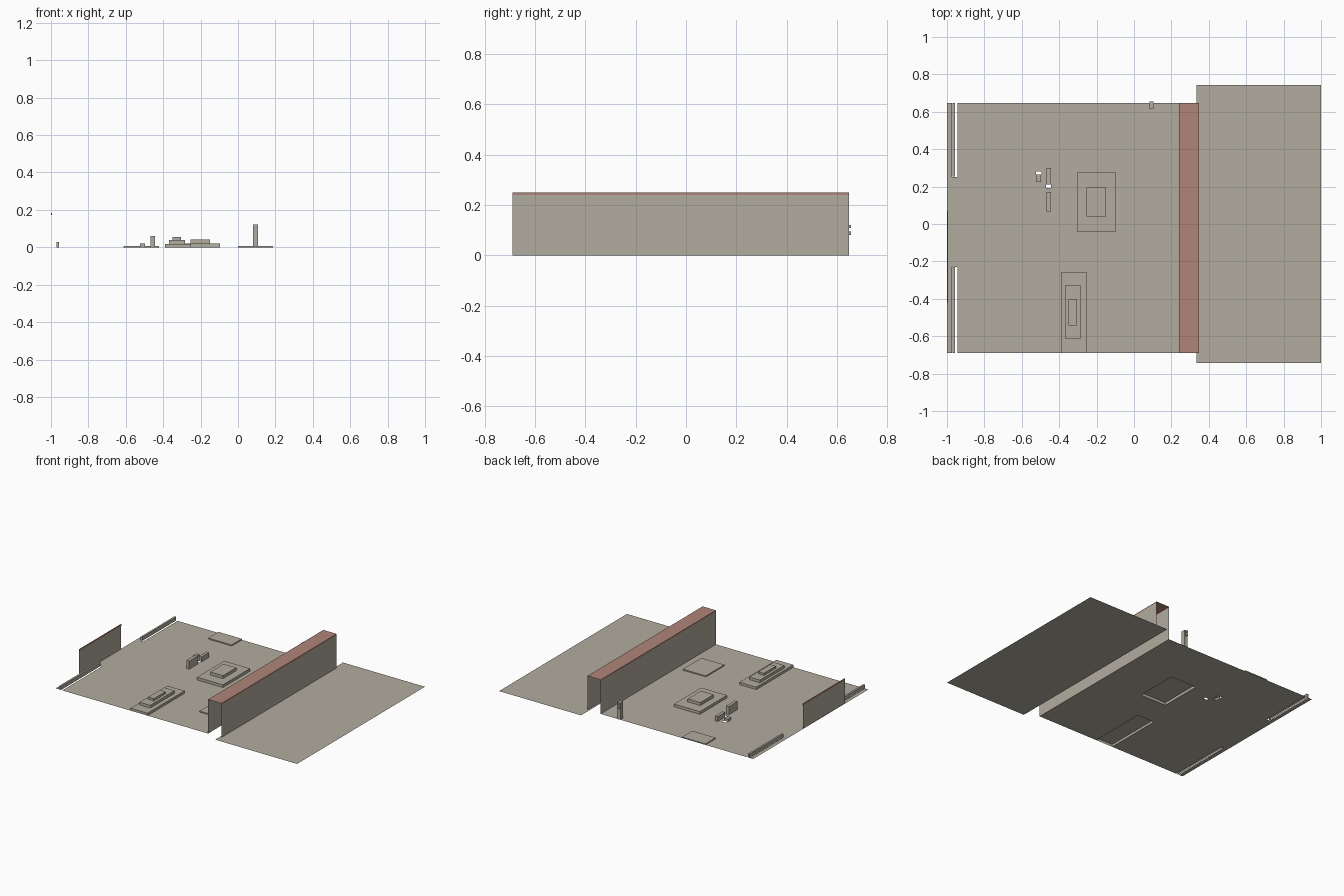
import bpy

cube = bpy.data.objects.get("Cube")
if cube:
    bpy.data.objects.remove(cube, do_unlink=True)


def material(name, rgb):
    mat = bpy.data.materials.new(name)
    mat.use_nodes = True
    color = (*rgb, 1)
    mat.diffuse_color = color
    mat.node_tree.nodes["Principled BSDF"].inputs["Base Color"].default_value = color
    return mat


STONE = material("warm_stone", (0.45, 0.415, 0.345))
CLAY = material("clay_red", (0.43, 0.235, 0.19))


def make(name, quads, mat):
    """Object from a list of four-cornered faces."""
    verts = [p for q in quads for p in q]
    faces = [tuple(range(4 * i, 4 * i + 4)) for i in range(len(quads))]
    mesh = bpy.data.meshes.new(name)
    mesh.from_pydata(verts, [], faces)
    mesh.materials.append(mat)
    obj = bpy.data.objects.new(name, mesh)
    bpy.context.collection.objects.link(obj)
    return obj


def flat(x0, x1, y0, y1, z):
    return [(x0, y0, z), (x1, y0, z), (x1, y1, z), (x0, y1, z)]


def upright_x(x, y0, y1, z0, z1, side):
    """Vertical face at x, looking towards side (+1 or -1)."""
    q = [(x, y0, z0), (x, y1, z0), (x, y1, z1), (x, y0, z1)]
    return q if side > 0 else q[::-1]


def upright_y(y, x0, x1, z0, z1, side):
    q = [(x0, y, z0), (x0, y, z1), (x1, y, z1), (x1, y, z0)]
    return q if side > 0 else q[::-1]


def block(name, x0, x1, y0, y1, z0, z1, mat=STONE, bottom=False):
    quads = [flat(x0, x1, y0, y1, z1),
             upright_x(x0, y0, y1, z0, z1, -1), upright_x(x1, y0, y1, z0, z1, 1),
             upright_y(y0, x0, x1, z0, z1, -1), upright_y(y1, x0, x1, z0, z1, 1)]
    if bottom:
        quads.append(flat(x0, x1, y0, y1, z0)[::-1])
    return make(name, quads, mat)


def sheet(name, x0, x1, y0, y1, z, holes):
    """Flat sheet with rectangular openings."""
    xs = sorted({x0, x1, *(v for h in holes for v in h[:2])})
    ys = sorted({y0, y1, *(v for h in holes for v in h[2:])})
    quads = []
    for a, b in zip(xs, xs[1:]):
        for c, d in zip(ys, ys[1:]):
            mx, my = (a + b) / 2, (c + d) / 2
            if not any(h[0] < mx < h[1] and h[2] < my < h[3] for h in holes):
                quads.append(flat(a, b, c, d, z))
    return make(name, quads, STONE)


FRONT, BACK = -0.69, 0.648

# Main floor, open under the hollow blocks and at the slots
sheet("main_floor", -1, 0.24, FRONT, BACK, 0, [
    (-0.305, -0.095, -0.04, 0.275),
    (-0.39, -0.252, FRONT, -0.26),
    (-0.972, -0.945, 0.25, BACK),
    (-0.972, -0.945, FRONT, -0.23),
    (-0.525, -0.495, 0.225, 0.282),
    (-0.47, -0.443, 0.193, 0.21),
])

# Lower side floor beyond the long wall
make("side_floor", [flat(0.334, 1, -0.742, 0.742, 0)], STONE)

# Hollow long wall, open at both ends, with a coloured coping
LEFT, RIGHT, TOP, LIP = 0.24, 0.348, 0.25, 0.24
make("long_wall", [upright_x(LEFT, FRONT, BACK, 0, LIP, -1),
                   upright_x(RIGHT, FRONT, BACK, 0, LIP, 1)], STONE)
make("wall_coping", [flat(LEFT, RIGHT, FRONT, BACK, TOP),
                     upright_x(LEFT, FRONT, BACK, LIP, TOP, -1),
                     upright_x(RIGHT, FRONT, BACK, LIP, TOP, 1)], CLAY)

# Thin end panel with its cap
make("end_panel", [upright_x(-0.998, -0.42, 0.07, 0, 0.172, -1)], STONE)
block("end_panel_cap", -1, -0.994, -0.42, 0.07, 0.172, 0.184, CLAY, True)

# Low rails beside the floor slots
for name, y0, y1 in (("back_rail", 0.255, BACK), ("front_rail", FRONT, -0.23)):
    block(name, -0.97, -0.956, y0, y1, 0, 0.027)

# Two-step platform
block("platform_base", -0.305, -0.095, -0.04, 0.275, 0, 0.02)
block("platform_top", -0.253, -0.15, 0.04, 0.195, 0.02, 0.042)

# Three-step platform
block("stepped_base", -0.39, -0.252, FRONT, -0.26, 0, 0.018)
block("stepped_middle", -0.37, -0.284, -0.613, -0.33, 0.018, 0.038)
block("stepped_top", -0.35, -0.305, -0.543, -0.405, 0.038, 0.054)

# Thin floor pads
block("back_pad", -0.612, -0.422, 0.53, BACK, 0, 0.008)
block("front_pad", 0, 0.187, -0.445, -0.23, 0, 0.008)

# Small blocks
block("low_block", -0.525, -0.497, 0.225, 0.265, 0, 0.02)
block("tall_block", -0.467, -0.444, 0.068, 0.17, 0, 0.06)
block("middle_block", -0.467, -0.444, 0.212, 0.3, 0, 0.035)

# Post with small fittings on its back
block("post", 0.08, 0.106, 0.617, BACK, 0, 0.122)
for name, z0, z1 in (("lower_fitting", 0.08, 0.095), ("upper_fitting", 0.108, 0.12)):
    block(name, 0.083, 0.103, BACK, 0.656, z0, z1, bottom=True)
